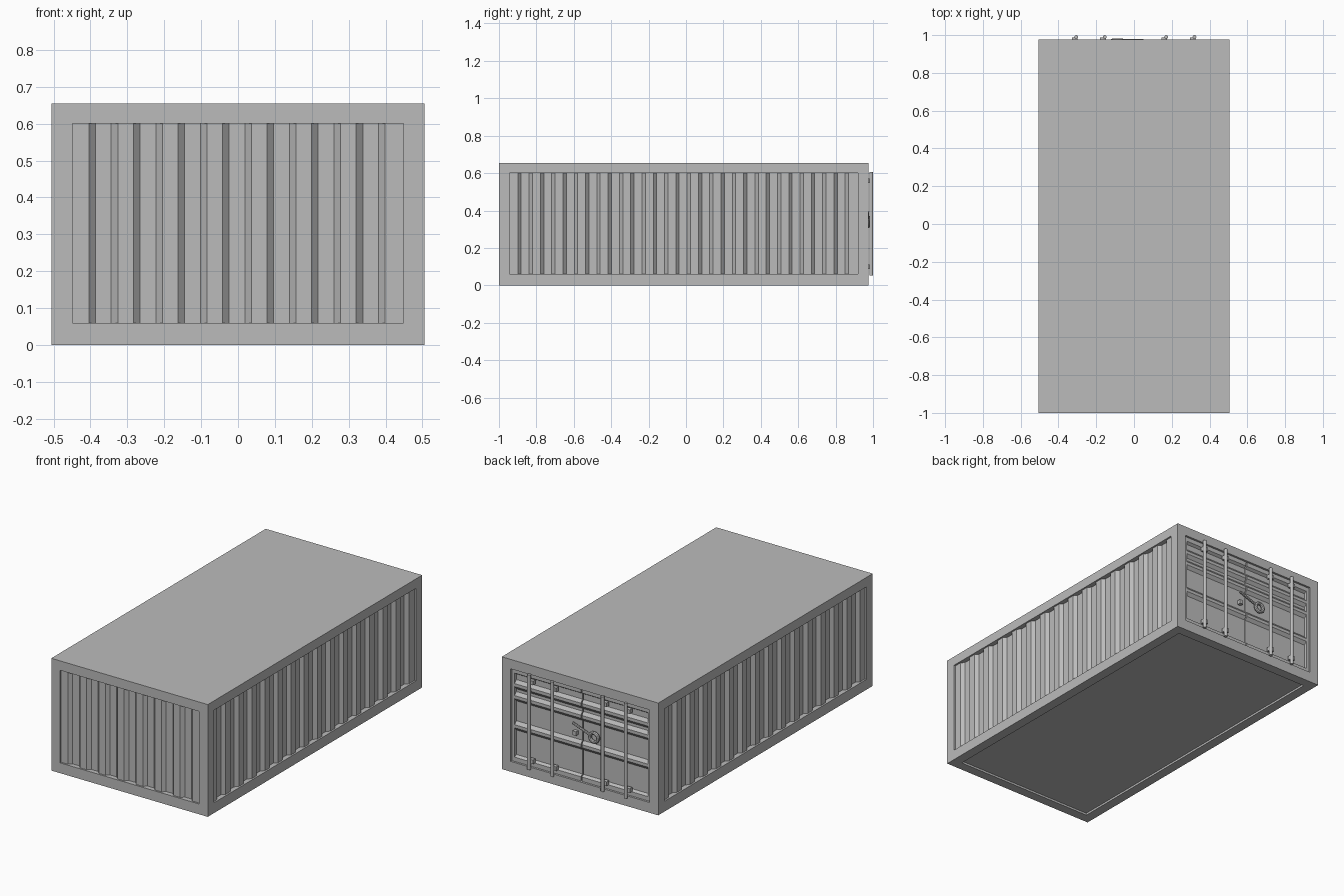
import bpy, bmesh, math
from mathutils import Vector

cube = bpy.data.objects.get("Cube")
if cube:
    bpy.data.objects.remove(cube, do_unlink=True)

grey = bpy.data.materials.new("container_grey")
grey.use_nodes = True
COLOUR = (0.5, 0.5, 0.5, 1)
grey.diffuse_color = COLOUR
grey.node_tree.nodes["Principled BSDF"].inputs["Base Color"].default_value = COLOUR

W, FRONT, BACK, TOP = 0.505, -1.0, 0.977, 0.655   # outer shell
RAIL, POST = 0.06, 0.057                          # frame member sizes
HEAD = 0.6                                        # underside of the roof rails


def finish(name, bm):
    bmesh.ops.recalc_face_normals(bm, faces=bm.faces)
    mesh = bpy.data.meshes.new(name)
    bm.to_mesh(mesh)
    bm.free()
    mesh.materials.append(grey)
    obj = bpy.data.objects.new(name, mesh)
    bpy.context.collection.objects.link(obj)
    return obj


def box(name, lo, hi):
    bm = bmesh.new()
    bmesh.ops.create_cube(bm, size=1)
    lo, hi = Vector(lo), Vector(hi)
    for v in bm.verts:
        v.co = (lo + hi) / 2 + v.co * (hi - lo)
    return finish(name, bm)


def prism(name, outline, offset):
    """Closed outline of 3D points pushed along an offset vector."""
    bm = bmesh.new()
    face = bm.faces.new([bm.verts.new(p) for p in outline])
    ext = bmesh.ops.extrude_face_region(bm, geom=[face])
    verts = [g for g in ext["geom"] if isinstance(g, bmesh.types.BMVert)]
    bmesh.ops.translate(bm, verts=verts, vec=offset)
    return finish(name, bm)


def rod(name, a, b, radius, sides=12):
    a, b = Vector(a), Vector(b)
    bm = bmesh.new()
    bmesh.ops.create_cone(bm, cap_ends=True, segments=sides, radius1=radius,
                          radius2=radius, depth=(b - a).length)
    turn = (b - a).to_track_quat('Z', 'Y')
    for v in bm.verts:
        v.co = turn @ v.co + (a + b) / 2
    return smooth(finish(name, bm))


def smooth(obj):
    bpy.ops.object.select_all(action='DESELECT')
    obj.select_set(True)
    bpy.context.view_layer.objects.active = obj
    bpy.ops.object.shade_smooth_by_angle(angle=math.radians(40))
    return obj


def corrugation(start, end, first_step, outer=0.01, inner=0.028):
    """(position, depth) points of a trapezoid wave that drops at each step."""
    period, slope = 0.1207, 0.018
    points, s = [], first_step - period
    while s < end:
        mid = s + period / 2
        points += [(s - slope / 2, outer), (s + slope / 2, inner),
                   (mid - slope / 2, inner), (mid + slope / 2, outer)]
        s += period
    inside = [p for p in points if start < p[0] < end]
    return [(start, inside[0][1])] + inside + [(end, inside[-1][1])]


# Roof, floor and frame
box("roof", (-W, FRONT, HEAD), (W, BACK, TOP))
box("floor", (-W + POST, FRONT + POST, 0.012), (W - POST, BACK - POST, 0.05))
box("front_sill", (-W, FRONT, 0), (W, FRONT + POST, RAIL))
box("back_sill", (-W, BACK - POST, 0), (W, BACK, RAIL))
for side, sx in (("left", 1), ("right", -1)):
    def span(name, y0, y1, z0, z1):
        xs = sorted((sx * W, sx * (W - POST)))
        box(f"{side}_{name}", (xs[0], y0, z0), (xs[1], y1, z1))
    span("bottom_rail", FRONT + POST, BACK - POST, 0, RAIL)
    span("front_post", FRONT, FRONT + POST, RAIL, HEAD)
    span("back_post", BACK - POST, BACK, RAIL, HEAD)

# Corrugated walls
Y0, Y1, X1 = FRONT + POST, BACK - POST, W - POST
height = (0, 0, HEAD - RAIL)
wave = corrugation(Y0, Y1, -0.89)
for side, sx in (("left", 1), ("right", -1)):
    outline = [(sx * (W - d), y, RAIL) for y, d in wave]
    outline += [(sx * (W - 0.045), y, RAIL) for y in (Y1, Y0)]
    prism(f"{side}_wall", outline, height)
outline = [(x, FRONT + d, RAIL) for x, d in corrugation(-X1, X1, -0.395)]
outline += [(x, FRONT + 0.045, RAIL) for x in (X1, -X1)]
prism("front_wall", outline, height)

# Back doors: recessed panels with horizontal ribs inside a flush border
FACE, DEEP, SEAM, EDGE = BACK - 0.012, BACK - 0.027, 0.003, 0.43
profile = [(FACE, RAIL), (FACE, 0.085), (DEEP, 0.095)]
for z in (0.265, 0.435, 0.505):
    profile += [(DEEP, z - 0.027), (FACE, z - 0.009), (FACE, z + 0.009), (DEEP, z + 0.027)]
profile += [(DEEP, 0.565), (FACE, 0.575), (FACE, HEAD), (BACK - 0.05, HEAD), (BACK - 0.05, RAIL)]
for side, sx in (("left", 1), ("right", -1)):
    prism(f"{side}_door", [(sx * SEAM, y, z) for y, z in profile], (sx * (EDGE - SEAM), 0, 0))
    xs = sorted((sx * EDGE, sx * X1))
    box(f"{side}_door_border", (xs[0], BACK - 0.05, RAIL), (xs[1], FACE, HEAD))
box("door_backing", (-SEAM, BACK - 0.05, RAIL), (SEAM, BACK - 0.04, HEAD))

# Locking rods with their brackets
for i, x in enumerate((-0.305, -0.155, 0.17, 0.32), 1):
    rod(f"locking_rod_{i}", (x, 0.99, 0.053), (x, 0.99, 0.607), 0.01)
    for end, z in (("lower", 0.1), ("upper", 0.56)):
        box(f"{end}_bracket_{i}", (x - 0.024, FACE, z - 0.012), (x + 0.006, 0.988, z + 0.012))

# Handle, lock ring and latch
rod("door_handle", (-0.06, 0.972, 0.35), (0.05, 0.972, 0.39), 0.007, 8)
bpy.ops.mesh.primitive_torus_add(major_radius=0.026, minor_radius=0.01, major_segments=24,
                                 minor_segments=8, location=(-0.087, 0.972, 0.34),
                                 rotation=(math.pi / 2, 0, 0))
ring = bpy.context.object
ring.name = "lock_ring"
ring.data.materials.append(grey)
smooth(ring)
box("latch", (0.03, DEEP, 0.318), (0.052, 0.972, 0.342))
